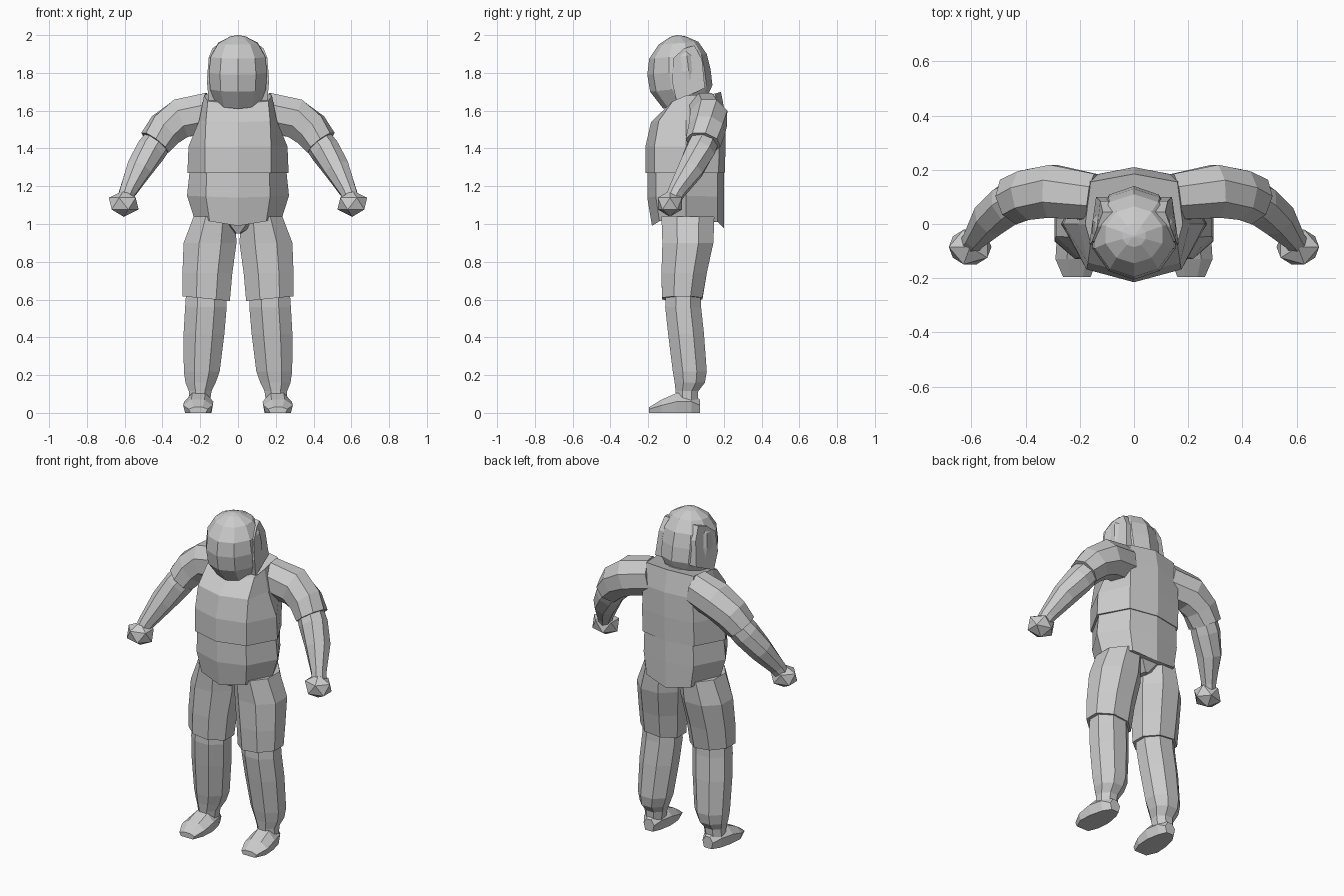
import bpy, bmesh, math
from mathutils import Vector as V

grey = bpy.data.materials.new("plain grey")
grey.diffuse_color = (0.6, 0.6, 0.6, 1)


def finish(name, bm):
    bmesh.ops.recalc_face_normals(bm, faces=bm.faces)
    me = bpy.data.meshes.new(name)
    bm.to_mesh(me)
    bm.free()
    me.materials.append(grey)
    ob = bpy.data.objects.new(name, me)
    bpy.context.collection.objects.link(ob)
    return ob


def loft(name, rings, side=1):
    """Skin a list of closed rings and cap both ends; side=-1 mirrors in x."""
    bm = bmesh.new()
    vs = [[bm.verts.new((p[0] * side, p[1], p[2])) for p in r] for r in rings]
    n = len(rings[0])
    for a, b in zip(vs, vs[1:]):
        for i in range(n):
            j = (i + 1) % n
            bm.faces.new((a[i], a[j], b[j], b[i]))
    bm.faces.new(vs[0])
    bm.faces.new(vs[-1])
    return finish(name, bm)


def oval(c, u, v, n=8):
    """Flat-sided ring whose extents match u and v."""
    k = 1 / math.cos(math.pi / n)
    angles = [2 * math.pi * (i + 0.5) / n for i in range(n)]
    return [V(c) + V(u) * math.cos(a) * k + V(v) * math.sin(a) * k for a in angles]


def body_ring(zf, zs, zb, yf, yb, xw, xm):
    """Eight-point torso section with a ridge at front, back and sides."""
    fy, by = yf * 0.78, yb * 0.84
    zfm, zbm = (zf + zs) / 2, (zb + zs) / 2
    return [(0, yf, zf), (xm, fy, zfm), (xw, 0.0, zs), (xm, by, zbm),
            (0, yb, zb), (-xm, by, zbm), (-xw, 0.0, zs), (-xm, fy, zfm)]


# torso: hips below, jacket above with a small overlap at the waist
loft("waist", [body_ring(*r) for r in (
    (0.99, 1.04, 0.98, -0.18, 0.20, 0.235, 0.15),
    (1.14, 1.15, 1.14, -0.205, 0.20, 0.27, 0.17),
    (1.29, 1.29, 1.29, -0.205, 0.20, 0.255, 0.165))])
loft("chest", [body_ring(*r) for r in (
    (1.27, 1.27, 1.27, -0.215, 0.205, 0.268, 0.175),
    (1.41, 1.41, 1.42, -0.215, 0.21, 0.262, 0.175),
    (1.54, 1.55, 1.57, -0.185, 0.21, 0.205, 0.17),
    (1.62, 1.68, 1.70, -0.09, 0.185, 0.18, 0.16))])
# pelvis wedge between the legs
loft("pelvis", [oval((0, 0.01, 0.95), (0.02, 0, 0), (0, 0.10, 0)),
                oval((0, 0.01, 1.04), (0.18, 0, 0), (0, 0.14, 0))])
loft("neck", [oval((0, 0.05, 1.60), (0.09, 0, 0), (0, 0.09, 0)),
              oval((0, 0.0, 1.78), (0.08, 0, 0), (0, 0.08, 0))])


# head: tilted rings, front (yf, zf) to back (yb, zb), half width rx
def head_ring(yf, zf, yb, zb, rx):
    f, b = V((0, yf, zf)), V((0, yb, zb))
    return [(f + b) / 2 + V((rx * math.cos(a), 0, 0)) + (b - f) / 2 * math.sin(a)
            for a in (math.radians(90 + 36 * i) for i in range(10))]


loft("head", [head_ring(*r) for r in (
    (-0.12, 1.61, 0.12, 1.69, 0.125),
    (-0.19, 1.70, 0.14, 1.735, 0.155),
    (-0.205, 1.79, 0.13, 1.82, 0.162),
    (-0.195, 1.875, 0.11, 1.90, 0.152),
    (-0.145, 1.95, 0.065, 1.965, 0.11),
    (-0.085, 1.99, 0.0, 1.993, 0.045),
    (-0.05, 2.0, -0.04, 2.0, 0.006))])

# raised panels on the sides of the head
panel = [(-0.05, 1.65, 0.155), (-0.075, 1.76, 0.165), (-0.065, 1.88, 0.155),
         (-0.01, 1.93, 0.135), (0.045, 1.945, 0.115), (0.085, 1.87, 0.125),
         (0.10, 1.72, 0.14)]
for s in (1, -1):
    loft("head_side_panel", [[(0.06, y, z) for y, z, x in panel],
                             [(x, y, z) for y, z, x in panel]], s)


def leg_rings(rows):
    return [oval((x, y, z), (rx, 0, 0.1 * rx * (z == 0.605)), (0, ry, 0))
            for x, y, z, rx, ry in rows]


def arm_rings(rows):
    """Rings set square to the arm path; rows are x, y, z, depth, thickness."""
    pts = [V(r[:3]) for r in rows]
    out = []
    for i, (p, r) in enumerate(zip(pts, rows)):
        d = pts[min(i + 1, len(pts) - 1)] - pts[max(i - 1, 0)]
        u = V((-d.y, d.x, 0)).normalized()
        out.append(oval(p, u * r[3], d.cross(u).normalized() * r[4]))
    return out


for s in (1, -1):
    # legs
    loft("shorts_leg", leg_rings((
        (0.125, 0.01, 1.04, 0.11, 0.14), (0.148, 0.01, 0.90, 0.14, 0.135),
        (0.162, -0.01, 0.74, 0.132, 0.12), (0.168, -0.02, 0.605, 0.125, 0.107))), s)
    loft("shin", leg_rings((
        (0.168, -0.015, 0.66, 0.105, 0.09), (0.17, -0.015, 0.56, 0.11, 0.095),
        (0.18, 0.0, 0.42, 0.108, 0.095), (0.192, 0.02, 0.22, 0.095, 0.09),
        (0.198, 0.02, 0.16, 0.08, 0.08), (0.20, 0.005, 0.115, 0.06, 0.06),
        (0.205, 0.005, 0.05, 0.055, 0.055))), s)
    # wedge-shaped foot: heel, ankle, ball and toe sections
    foot = []
    for y, xa, xb, top, mid in ((0.075, 0.165, 0.235, 0.07, 0.04),
                                (0.03, 0.145, 0.265, 0.10, 0.06),
                                (-0.05, 0.13, 0.285, 0.105, 0.06),
                                (-0.13, 0.135, 0.29, 0.07, 0.04),
                                (-0.195, 0.16, 0.262, 0.03, 0.02)):
        c, w = (xa + xb) / 2, (xb - xa) / 2
        foot.append([(xa + 0.01, y, 0), (xa, y, mid), (c - w * 0.45, y, top),
                     (c + w * 0.45, y, top), (xb, y, mid), (xb - 0.01, y, 0)])
    loft("foot", foot, s)
    # arms
    loft("sleeve", arm_rings((
        (0.15, 0.10, 1.59, 0.085, 0.105), (0.30, 0.12, 1.56, 0.098, 0.105),
        (0.385, 0.11, 1.50, 0.092, 0.095), (0.44, 0.09, 1.43, 0.088, 0.082))), s)
    loft("forearm", arm_rings((
        (0.40, 0.11, 1.47, 0.07, 0.07), (0.46, 0.075, 1.39, 0.076, 0.075),
        (0.525, 0.025, 1.29, 0.068, 0.066), (0.585, -0.05, 1.17, 0.042, 0.045),
        (0.60, -0.07, 1.13, 0.04, 0.04))), s)
    # faceted fist
    bm = bmesh.new()
    bmesh.ops.create_icosphere(bm, subdivisions=1, radius=1)
    for v in bm.verts:
        v.co = V((s * (0.605 + 0.088 * v.co.x), -0.085 + 0.075 * v.co.y,
                  1.108 + 0.07 * v.co.z))
    finish("hand", bm)
